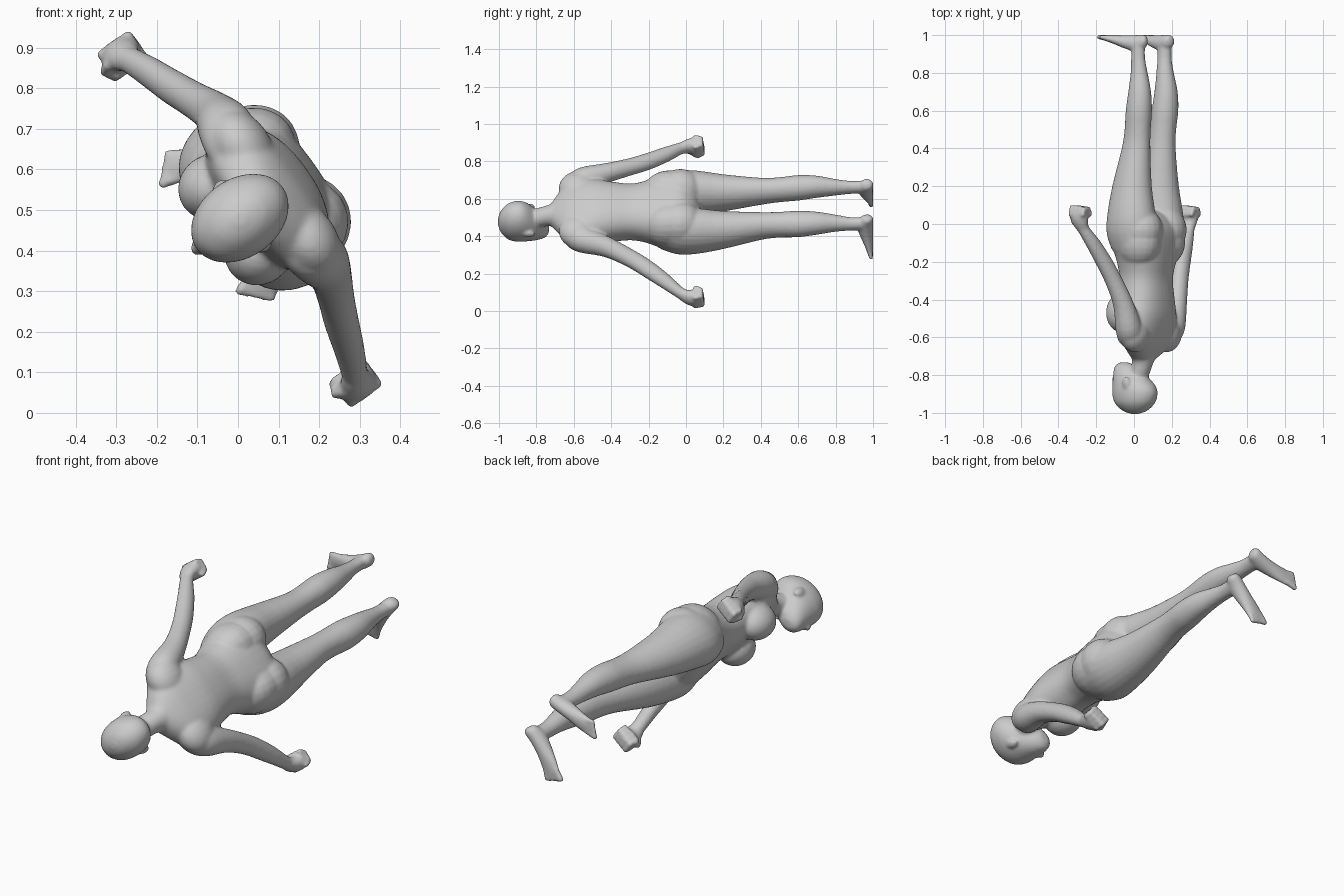
import bpy, math
from mathutils import Vector

# Body frame: l = sideways, b = towards the back, y = head (-1) to feet (+1)
L = Vector((-0.582, 0, 0.813))
B = Vector((0.813, 0, 0.582))
Y = Vector((0, 1, 0))
verts, faces = [], []


def world(l, b, y):
    l += 0.011 * (y + 1) * max(0, 1 - (l / 0.4) ** 2)   # slight sideways lean
    return Vector((0, 0, 0.475)) + l * L + b * B + y * Y


def smooth_rows(rows, n):
    out = []
    for i in range(len(rows) - 1):
        p0, p1 = rows[max(i - 1, 0)], rows[i]
        p2, p3 = rows[i + 1], rows[min(i + 2, len(rows) - 1)]
        for k in range(n):
            t = k / n
            out.append([0.5 * (2 * q + (r - p) * t + (2*p - 5*q + 4*r - s) * t * t
                               + (3*q - p - 3*r + s) * t ** 3)
                        for p, q, r, s in zip(p0, p1, p2, p3)])
    return out + [list(rows[-1])]


def loft(rows, e1=(1, 0, 0), e2=(0, 1, 0), side=1, power=2.0, seg=24, n=3):
    """Closed skin through rings (l, b, y, radius along e1, radius along e2)."""
    e1, e2 = Vector(e1).normalized(), Vector(e2).normalized()
    start = len(verts)
    rows = smooth_rows(rows, n)
    for l, b, y, r1, r2 in rows:
        for k in range(seg):
            a = 2 * math.pi * k / seg
            c, s = math.cos(a), math.sin(a)
            p = (Vector((l, b, y))
                 + e1 * max(r1, .001) * math.copysign(abs(c) ** (2 / power), c)
                 + e2 * max(r2, .001) * math.copysign(abs(s) ** (2 / power), s))
            verts.append(world(side * p.x, p.y, p.z))
    for i in range(len(rows) - 1):
        for k in range(seg):
            j, r = (k + 1) % seg, start + i * seg
            faces.append((r + k, r + j, r + seg + j, r + seg + k))
    last = start + (len(rows) - 1) * seg
    faces.append(tuple(range(start + seg - 1, start - 1, -1)))
    faces.append(tuple(range(last, last + seg)))


def ball(l, b, y, rl, rb, ry, side=1, seg=20, rings=12):
    rows = []
    for i in range(rings + 1):
        a = math.pi * i / rings
        rows.append((l, b, y - ry * math.cos(a), rl * math.sin(a), rb * math.sin(a)))
    loft(rows, side=side, seg=seg, n=1)


def digit(points, r, side):
    """Finger or toe: a chain of overlapping balls."""
    for p, q in zip(points, points[1:]):
        for k in range(5):
            ball(*Vector(p).lerp(Vector(q), k / 4), r, r, r, side, 8, 6)


# torso
loft([(0, b, y, rl, rb) for y, rl, b, rb in (
    (-.72, .062, .064, .052), (-.67, .135, .08, .072), (-.61, .195, .09, .09),
    (-.5, .192, .09, .118), (-.4, .17, .088, .122), (-.29, .157, .085, .12),
    (-.2, .178, .087, .132), (-.1, .222, .086, .146), (-.02, .232, .086, .143),
    (.04, .2, .08, .11), (.075, .1, .075, .06))], power=2.35, seg=40)

# neck
loft([(0, .015, -.84, .05, .055), (0, .04, -.78, .053, .058), (0, .06, -.73, .058, .058),
      (0, .07, -.69, .09, .064), (0, .08, -.64, .13, .075)])

# head
loft([(0, b, y, rl, rb) for y, b, rl, rb in (
    (-1.006, .005, .014, .018), (-.99, .006, .052, .068), (-.95, .006, .087, .114),
    (-.9, .007, .097, .131), (-.86, .002, .094, .125), (-.82, -.016, .084, .105),
    (-.78, -.04, .067, .078), (-.75, -.056, .046, .056), (-.733, -.062, .02, .025))], seg=32)
# nose, lips
loft([(0, -.108, -.875, .01, .01), (0, -.116, -.84, .013, .016),
      (0, -.122, -.817, .018, .02), (0, -.11, -.803, .012, .012)])
ball(0, -.108, -.783, .026, .014, .012)

for s in (1, -1):
    # ear
    ball(.092, .015, -.84, .014, .022, .033, s)
    # breast and buttock
    ball(.098, -.005, -.47, .082, .086, .105, s)
    ball(.108, .12, -.03, .118, .128, .125, s)
    ball(.11, .11, -.09, .112, .13, .14, s)
    # shoulder blade and slope
    ball(.14, .11, -.58, .1, .075, .1, s)
    # leg
    loft([(l, b, y, rl, rb) for y, l, b, rl, rb in (
        (-.14, .11, .075, .095, .115), (-.05, .12, .078, .116, .142), (.05, .125, .08, .115, .135),
        (.2, .122, .083, .096, .11), (.4, .114, .105, .07, .08), (.5, .115, .117, .066, .072),
        (.6, .119, .128, .069, .071), (.7, .12, .135, .06, .062), (.8, .118, .131, .044, .047),
        (.88, .12, .126, .034, .039), (.96, .12, .128, .033, .04))], side=s)
    # foot
    loft([(.11, .18, .967, .014, .016), (.112, .166, .967, .032, .034),
          (.12, .12, .957, .036, .044), (.137, .06, .963, .038, .037),
          (.157, .0, .976, .043, .025), (.172, -.035, .983, .045, .018),
          (.178, -.058, .986, .039, .015)], (1, .33, 0), (0, 0, 1), s)
    # toes
    for k in range(5):
        l0, b0 = .153 + .014 * k, -.05 + .007 * k
        digit([(l0 - .005, b0, .986), (l0 + .01, b0 - .047 + .006 * k, .989)],
              .015 if k == 0 else .012, s)
    # arm
    loft([(.12, .088, -.64, .04, .05), (.16, .098, -.605, .066, .068),
          (.2, .108, -.54, .07, .07), (.245, .107, -.42, .054, .054),
          (.3, .085, -.3, .048, .046), (.353, .062, -.205, .048, .043),
          (.42, .037, -.105, .042, .038), (.475, .014, -.03, .031, .034),
          (.492, .006, .01, .03, .036)], (.9, 0, -.42), (0, 1, 0), s)
    # fist with curled fingers
    loft([(.478, .01, -.03, .028, .034), (.494, .004, .005, .034, .044),
          (.5, .003, .045, .042, .052), (.5, .004, .078, .034, .046),
          (.5, .004, .092, .018, .03)], (.95, 0, -.3), (0, 1, 0), s)
    for k in range(4):
        b0, tip = -.034 + .026 * k, .088 - .003 * k
        digit([(.528, b0, .05), (.52, b0, tip), (.474, b0, tip), (.462, b0, .05)], .0145, s)
    digit([(.495, -.04, .01), (.488, -.054, .04), (.464, -.04, .066)], .0145, s)

mesh = bpy.data.meshes.new("human_body")
mesh.from_pydata(verts, [], faces)
mesh.update()
body = bpy.data.objects.new("human_body", mesh)
bpy.context.collection.objects.link(body)

# fuse all parts into one skin and soften the joins
fuse = body.modifiers.new("fuse", 'REMESH')
fuse.mode = 'VOXEL'
fuse.voxel_size = 0.0075
fuse.use_smooth_shade = True
soft = body.modifiers.new("soften", 'SMOOTH')
soft.factor = 0.5
soft.iterations = 10
